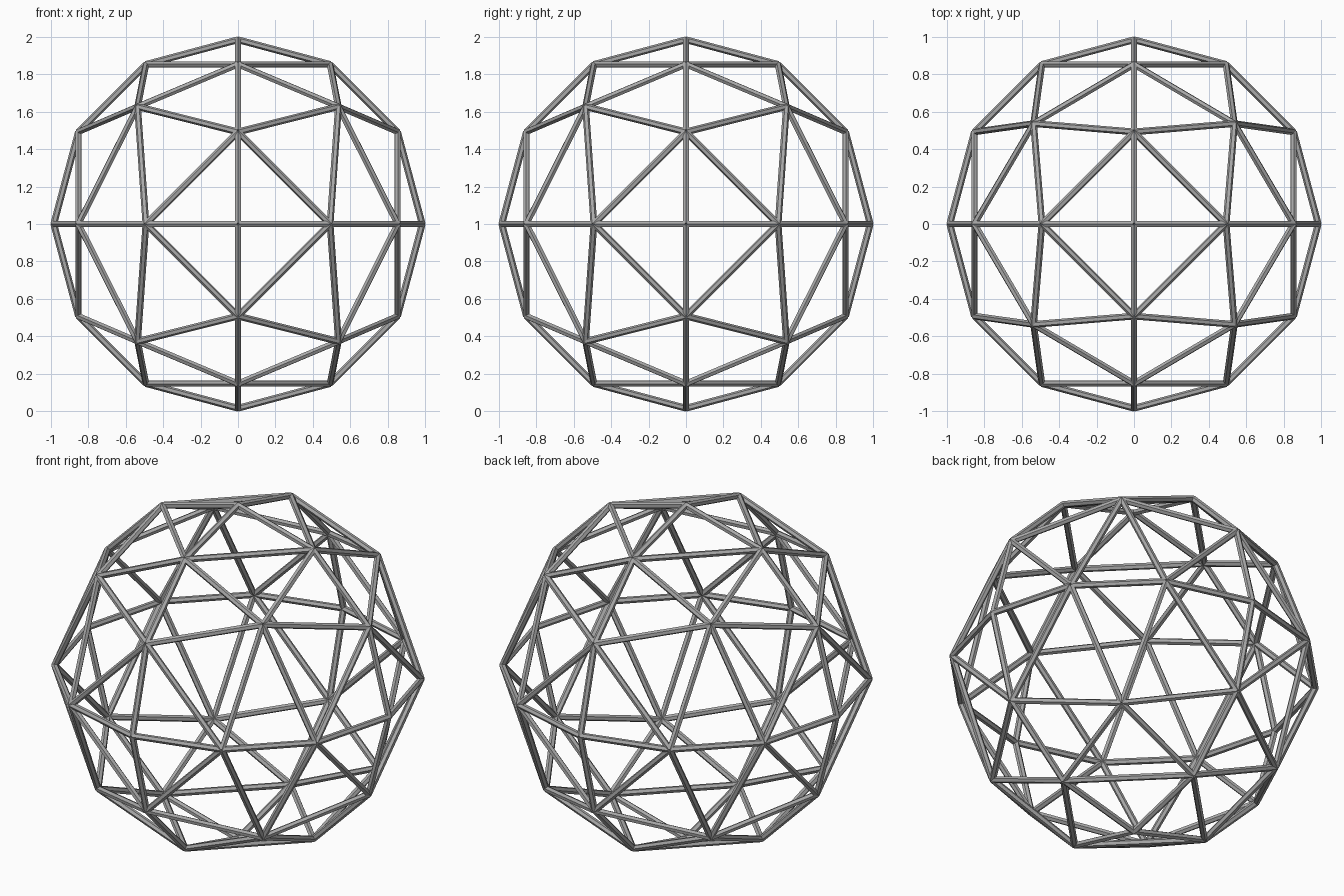
import bpy
from mathutils import Vector
from math import sin, cos, pi, sqrt

cube = bpy.data.objects.get("Cube")
if cube:
    bpy.data.objects.remove(cube, do_unlink=True)

RADIUS = 0.985      # strut centre line at the joints
STRUT = 0.018       # strut radius
SIDES = 6

metal = bpy.data.materials.new("grey metal")
metal.use_nodes = True
metal.diffuse_color = (0.4, 0.4, 0.4, 1)
metal.node_tree.nodes["Principled BSDF"].inputs["Base Color"].default_value = (0.4, 0.4, 0.4, 1)

# Joints: each octahedron face split in three along its sides
levels = {0: 0.0, 1: 0.5, 2: sqrt(0.75), 3: 1.0}
joints = {}
for i in range(-3, 4):
    for j in range(-3, 4):
        for k in range(-3, 4):
            if abs(i) + abs(j) + abs(k) == 3:
                if i and j and k:
                    p = Vector((0.545 * i, 0.545 * j, 0.637 * k))
                else:
                    p = Vector([levels[abs(n)] * (1 if n > 0 else -1) for n in (i, j, k)])
                joints[(i, j, k)] = p.normalized() * RADIUS

# Struts: one prism per neighbouring pair, with a ridge facing outward
verts, faces = [], []


def add_strut(a, b):
    along = (b - a).normalized()
    out = (a + b).normalized()
    side = along.cross(out)
    base = len(verts)
    for end in (a, b):
        for s in range(SIDES):
            t = 2 * pi * s / SIDES
            verts.append(end + STRUT * (cos(t) * out + sin(t) * side))
    for s in range(SIDES):
        n = (s + 1) % SIDES
        faces.append((base + s, base + n, base + SIDES + n, base + SIDES + s))
    faces.append(tuple(base + s for s in reversed(range(SIDES))))
    faces.append(tuple(base + SIDES + s for s in range(SIDES)))


keys = list(joints)
for m, p in enumerate(keys):
    for q in keys[m + 1:]:
        same_face = all(u * v >= 0 for u, v in zip(p, q))
        if same_face and sum(abs(u - v) for u, v in zip(p, q)) == 2:
            add_strut(joints[p], joints[q])

mesh = bpy.data.meshes.new("sphere_frame")
mesh.from_pydata(verts, [], faces)
mesh.materials.append(metal)
frame = bpy.data.objects.new("sphere_frame", mesh)
frame.location.z = 1
bpy.context.collection.objects.link(frame)
